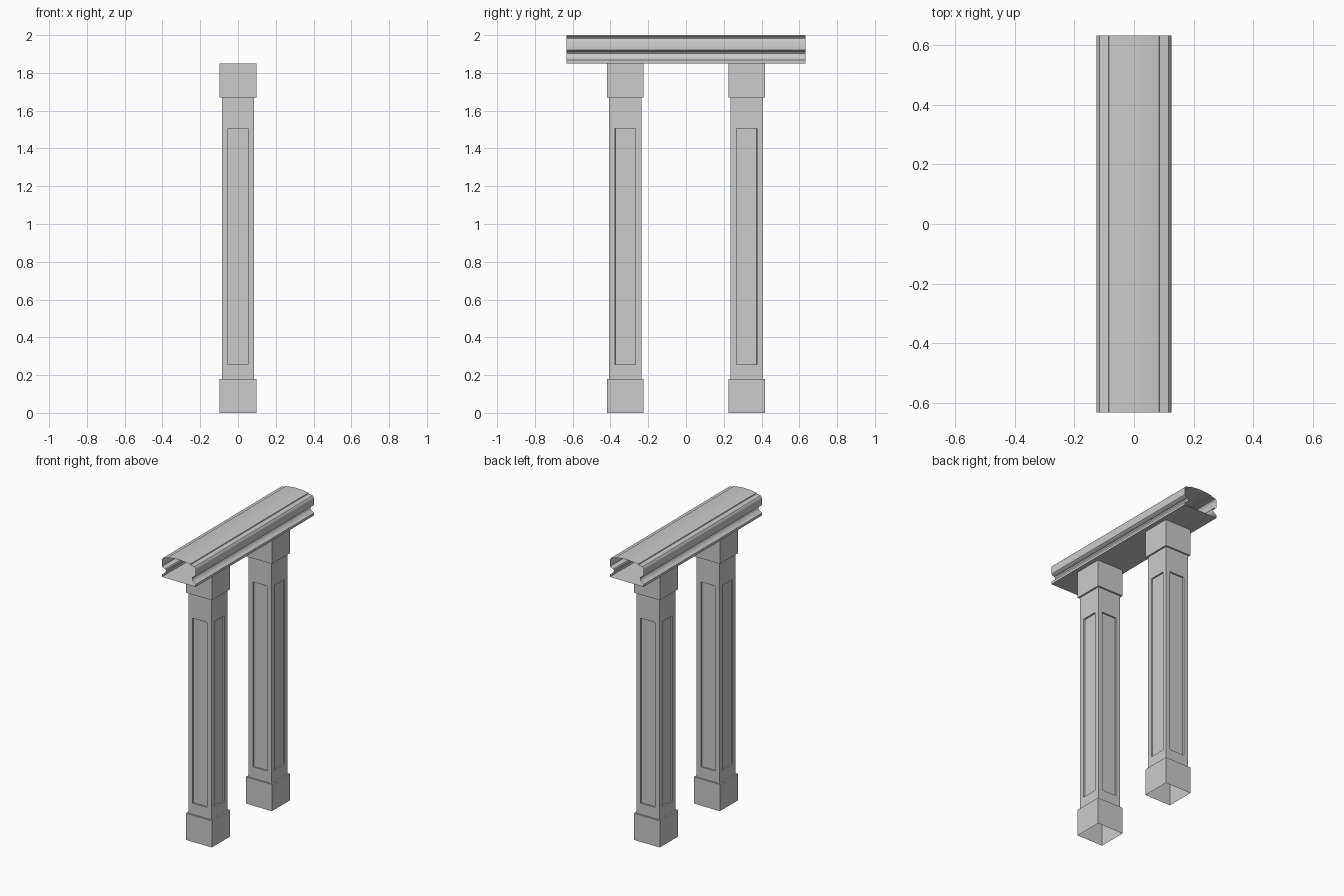
import bpy, bmesh

if "Cube" in bpy.data.objects:
    bpy.data.objects.remove(bpy.data.objects["Cube"])

def finish(bm, name):
    bmesh.ops.recalc_face_normals(bm, faces=bm.faces)
    mesh = bpy.data.meshes.new(name)
    bm.to_mesh(mesh)
    bm.free()
    obj = bpy.data.objects.new(name, mesh)
    bpy.context.collection.objects.link(obj)
    return obj

def bridge(bm, a, b):
    n = len(a)
    return [bm.faces.new((a[i], a[(i + 1) % n], b[(i + 1) % n], b[i])) for i in range(n)]

# Square post: stacked square rings (half width, height), open at both ends
def make_post(name, y):
    bm = bmesh.new()
    rings = []
    for h, z in [(0.097, 0), (0.097, 0.18), (0.086, 0.18),
                 (0.086, 1.67), (0.097, 1.67), (0.097, 1.85)]:
        rings.append([bm.verts.new((sx * h, y + sy * h, z))
                      for sx, sy in ((-1, -1), (1, -1), (1, 1), (-1, 1))])
    bands = [bridge(bm, a, b) for a, b in zip(rings, rings[1:])]
    shaft = bands[2]
    bm.normal_update()
    # Recessed panel on each side of the shaft
    bmesh.ops.inset_individual(bm, faces=shaft, thickness=0.032, use_even_offset=True)
    for f in shaft:
        for v in f.verts:
            v.co.z = 0.255 if v.co.z < 1 else 1.505
    bm.normal_update()
    bmesh.ops.inset_individual(bm, faces=shaft, thickness=0.0005, depth=-0.01,
                               use_even_offset=True)
    return finish(bm, name)

for name, y in (("front_post", -0.321), ("back_post", 0.321)):
    make_post(name, y)

# Moulded handrail: mirrored half profile (x, z), extruded with open ends
half = [(0.126, 1.85), (0.126, 1.867), (0.117, 1.872), (0.106, 1.880),
        (0.099, 1.890), (0.097, 1.902), (0.101, 1.910), (0.118, 1.914),
        (0.126, 1.921), (0.126, 1.965), (0.123, 1.974), (0.116, 1.982),
        (0.086, 1.987), (0.084, 1.992), (0.055, 1.996), (0.028, 1.999)]
profile = half + [(0, 2.0)] + [(-x, z) for x, z in reversed(half)]
bm = bmesh.new()
ends = [[bm.verts.new((x, y, z)) for x, z in profile] for y in (-0.632, 0.632)]
bridge(bm, *ends)
rail = finish(bm, "handrail")
bpy.context.view_layer.objects.active = rail
rail.select_set(True)
bpy.ops.object.shade_smooth_by_angle(angle=0.6)
